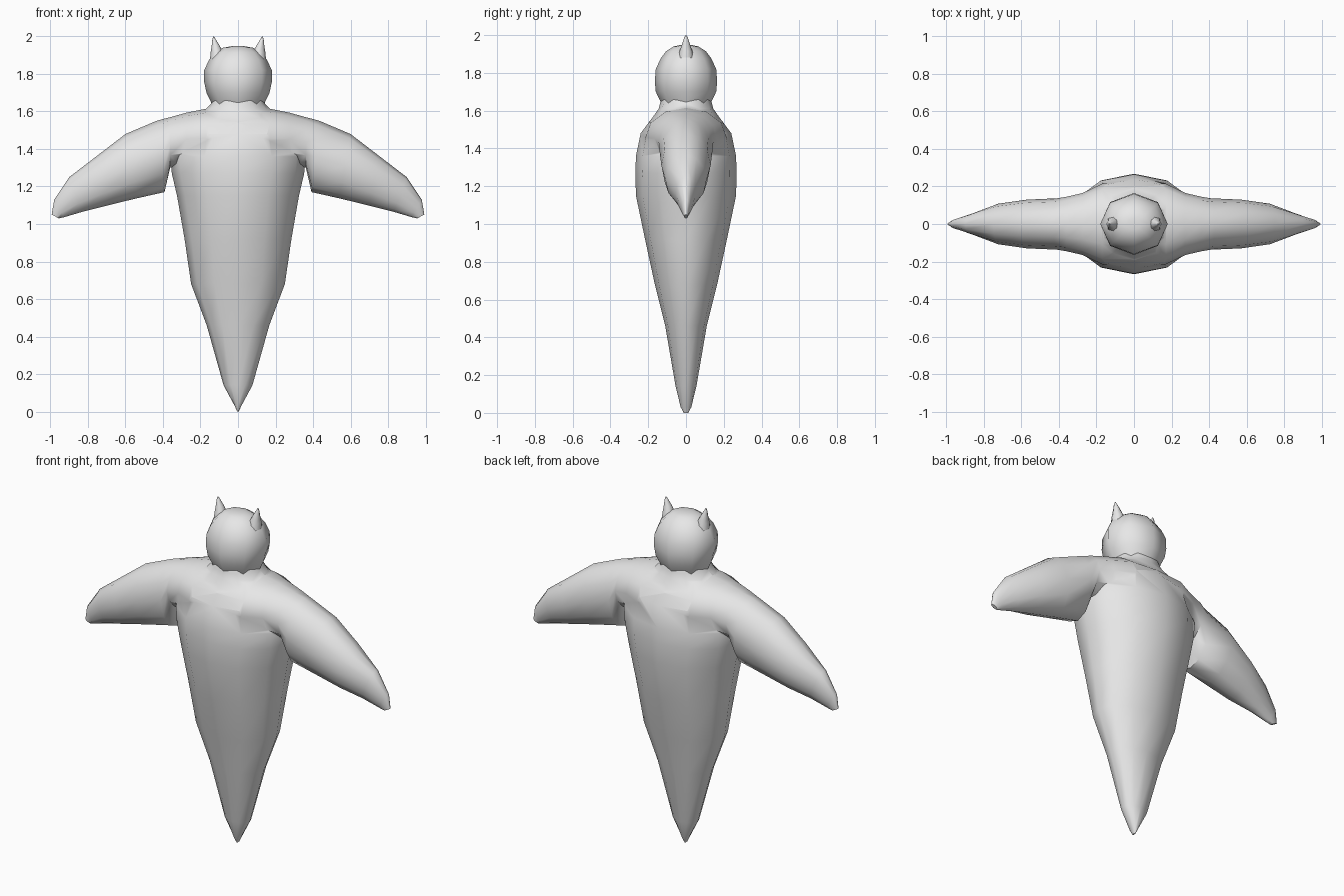
import bpy, bmesh, math
from mathutils import Vector

if "Cube" in bpy.data.objects:
    bpy.data.objects.remove(bpy.data.objects["Cube"])

grey = bpy.data.materials.new("plain grey")
grey.diffuse_color = (0.8, 0.8, 0.8, 1)
grey.use_nodes = True
grey.node_tree.nodes["Principled BSDF"].inputs["Base Color"].default_value = grey.diffuse_color


def loft(name, rings):
    """Skin a closed tube through rings of points, capping both ends."""
    bm = bmesh.new()
    rows = [[bm.verts.new(p) for p in ring] for ring in rings]
    n = len(rows[0])
    for a, b in zip(rows, rows[1:]):
        for i in range(n):
            j = (i + 1) % n
            bm.faces.new((a[i], a[j], b[j], b[i]))
    bm.faces.new(rows[0])
    bm.faces.new(rows[-1])
    bmesh.ops.recalc_face_normals(bm, faces=bm.faces)
    me = bpy.data.meshes.new(name)
    bm.to_mesh(me)
    bm.free()
    me.materials.append(grey)
    ob = bpy.data.objects.new(name, me)
    bpy.context.collection.objects.link(ob)
    return ob


def ring(center, u, v, n):
    """Elliptical ring spanned by the half-axes u and v."""
    c, u, v = Vector(center), Vector(u), Vector(v)
    return [c + u * math.cos(2 * math.pi * i / n) + v * math.sin(2 * math.pi * i / n)
            for i in range(n)]


def upright(name, profile, n):
    """Loft of level rings given as (z, half width, half depth)."""
    return loft(name, [ring((0, 0, z), (rx, 0, 0), (0, ry, 0), n) for z, rx, ry in profile])


# Tapered body, from tail tip to neck
body = upright("body", [
    (0.0, 0.004, 0.012), (0.03, 0.018, 0.028), (0.14, 0.077, 0.055), (0.46, 0.167, 0.11),
    (0.68, 0.25, 0.165), (0.92, 0.285, 0.217), (1.15, 0.325, 0.265), (1.27, 0.353, 0.268),
    (1.36, 0.36, 0.265), (1.48, 0.31, 0.24), (1.56, 0.24, 0.18), (1.61, 0.175, 0.145),
    (1.64, 0.145, 0.137), (1.68, 0.13, 0.125)], 12)

# Wings: slanted sections (top x, top z, bottom x, bottom z, half thickness)
half = [
    (0.0, 1.625, 0.0, 1.29, 0.225), (0.17, 1.615, 0.17, 1.30, 0.215),
    (0.27, 1.595, 0.28, 1.31, 0.165), (0.36, 1.57, 0.362, 1.30, 0.145),
    (0.43, 1.552, 0.392, 1.17, 0.137), (0.60, 1.48, 0.54, 1.137, 0.13),
    (0.75, 1.365, 0.70, 1.098, 0.108), (0.90, 1.25, 0.83, 1.065, 0.055),
    (0.98, 1.13, 0.925, 1.037, 0.025), (0.994, 1.05, 0.955, 1.03, 0.01)]
full = [(-a, b, -c, d, t) for a, b, c, d, t in reversed(half[1:])] + half
wings = loft("wings", [
    ring(((a + c) / 2, 0, (b + d) / 2), ((a - c) / 2, 0, (b - d) / 2), (0, t, 0), 12)
    for a, b, c, d, t in full])

# Rounded head
head = upright("head", [
    (1.62, 0.135, 0.125), (1.655, 0.146, 0.138), (1.70, 0.168, 0.16), (1.755, 0.18, 0.165),
    (1.82, 0.18, 0.16), (1.875, 0.155, 0.135), (1.915, 0.12, 0.105), (1.94, 0.08, 0.065),
    (1.948, 0.035, 0.03)], 8)

# Small pointed ears
for side, s in (("right", 1), ("left", -1)):
    ear = loft(side + "_ear", [
        ring((s * x, 0, z), (rx, 0, 0), (0, ry, 0), 8)
        for x, z, rx, ry in [(0.105, 1.87, 0.045, 0.045), (0.112, 1.915, 0.034, 0.034),
                             (0.12, 1.955, 0.02, 0.02), (0.128, 1.985, 0.009, 0.01),
                             (0.13, 2.0, 0.002, 0.002)]])
    ear.select_set(True)

# Fuse wings into the body so the shoulders shade as one skin
union = body.modifiers.new("fuse wings", 'BOOLEAN')
union.operation = 'UNION'
union.solver = 'EXACT'
union.object = wings
bpy.context.view_layer.objects.active = body
bpy.ops.object.modifier_apply(modifier=union.name)
bpy.data.objects.remove(wings)
body.name = "body_and_wings"

# Smooth shading
body.select_set(True)
head.select_set(True)
bpy.ops.object.shade_smooth_by_angle(angle=math.radians(60))
